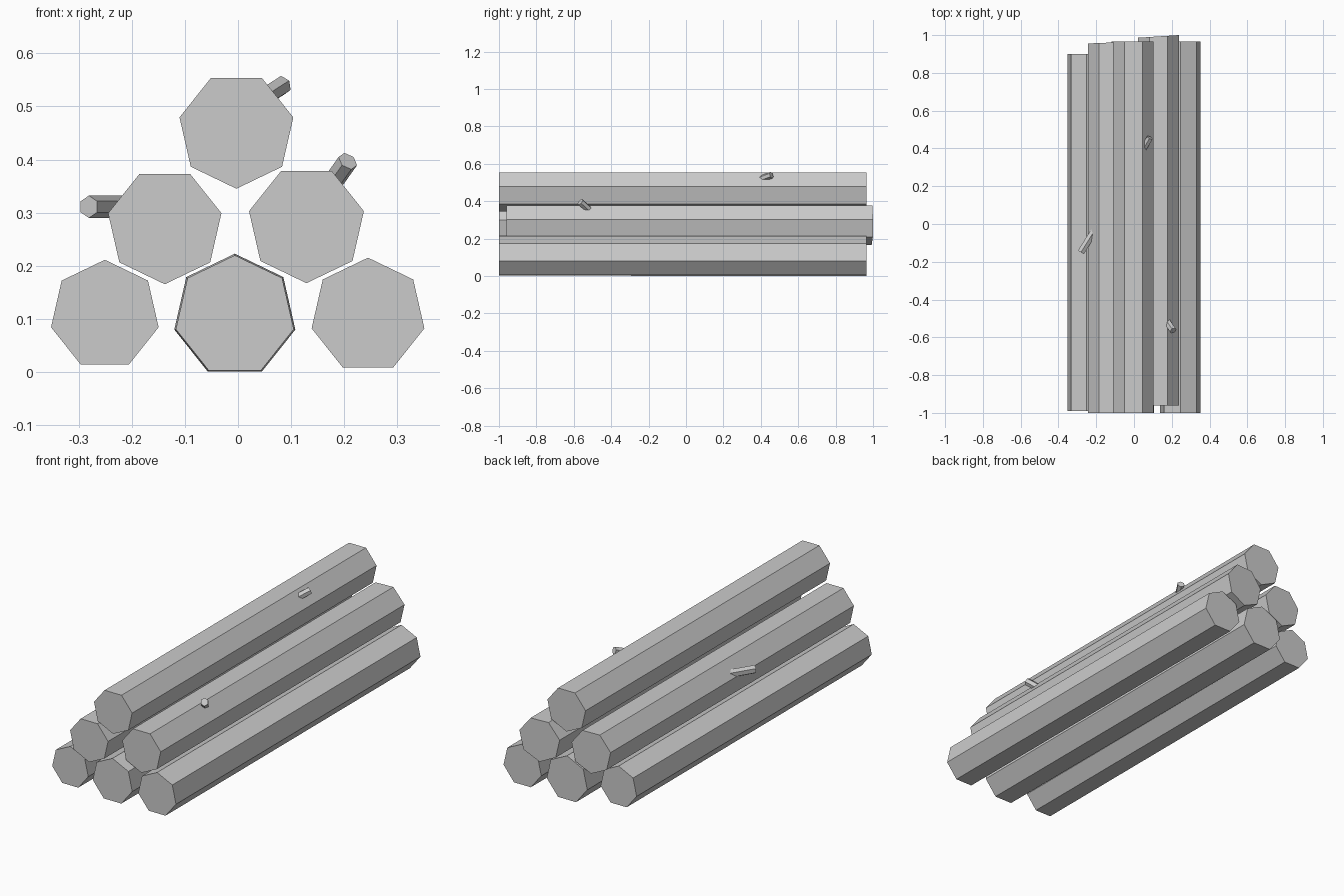
import bpy
import bmesh
from math import pi, sin, cos
from mathutils import Vector

if "Cube" in bpy.data.objects:
    bpy.data.objects.remove(bpy.data.objects["Cube"])


def make_object(name, bm):
    bmesh.ops.recalc_face_normals(bm, faces=bm.faces)
    mesh = bpy.data.meshes.new(name)
    bm.to_mesh(mesh)
    bm.free()
    obj = bpy.data.objects.new(name, mesh)
    bpy.context.collection.objects.link(obj)
    return obj


def bridge_rings(bm, a, b):
    n = len(a)
    bm.faces.new(a)
    bm.faces.new(b[::-1])
    for i in range(n):
        bm.faces.new((a[i], b[i], b[(i + 1) % n], a[(i + 1) % n]))


def log(name, x, z, r_front, r_back, y_front, y_back, point_up, skew=0.0):
    """Seven-sided log along y; skew tilts the back cut sideways."""
    bm = bmesh.new()
    start = pi / 2 if point_up else -pi / 2
    rings = []
    for r, y, k in ((r_front, y_front, 0), (r_back, y_back, skew)):
        ring = []
        for i in range(7):
            a = start + 2 * pi * i / 7
            dx = r * cos(a)
            ring.append(bm.verts.new((x + dx, y + k * dx, z + r * sin(a))))
        rings.append(ring)
    bridge_rings(bm, *rings)
    return make_object(name, bm)


def stub(name, base, tip, r):
    """Six-sided cut branch from inside a log to its tip."""
    bm = bmesh.new()
    base, tip = Vector(base), Vector(tip)
    axis = (tip - base).normalized()
    side = axis.cross(Vector((0, 0, 1))).normalized()
    up = side.cross(axis)
    rings = []
    for c in (base, tip):
        rings.append([bm.verts.new(c + r * (up * cos(i * pi / 3) + side * sin(i * pi / 3)))
                      for i in range(6)])
    bridge_rings(bm, *rings)
    return make_object(name, bm)


# Bottom row
log("log_bottom_left", -0.251, 0.107, 0.104, 0.104, -0.99, 0.90, True)
log("log_bottom_middle", -0.006, 0.1055, 0.114, 0.117, -1.0, 0.965, True)
log("log_bottom_right", 0.245, 0.106, 0.109, 0.109, -1.0, 0.965, True)

# Middle row
log("log_middle_left", -0.138, 0.2745, 0.1095, 0.1095, -1.0, 0.96, False, 0.04)
log("log_middle_right", 0.129, 0.278, 0.111, 0.111, -0.96, 0.993, False, 0.065)

# Top log
log("log_top", -0.003, 0.455, 0.11, 0.11, -1.0, 0.965, False)

# Branch stubs
stub("branch_top", (0.045, 0.39, 0.515), (0.084, 0.457, 0.54), 0.0185)
stub("branch_right", (0.168, -0.505, 0.342), (0.207, -0.565, 0.397), 0.0195)
stub("branch_left", (-0.20, -0.02, 0.311), (-0.281, -0.15, 0.311), 0.021)
